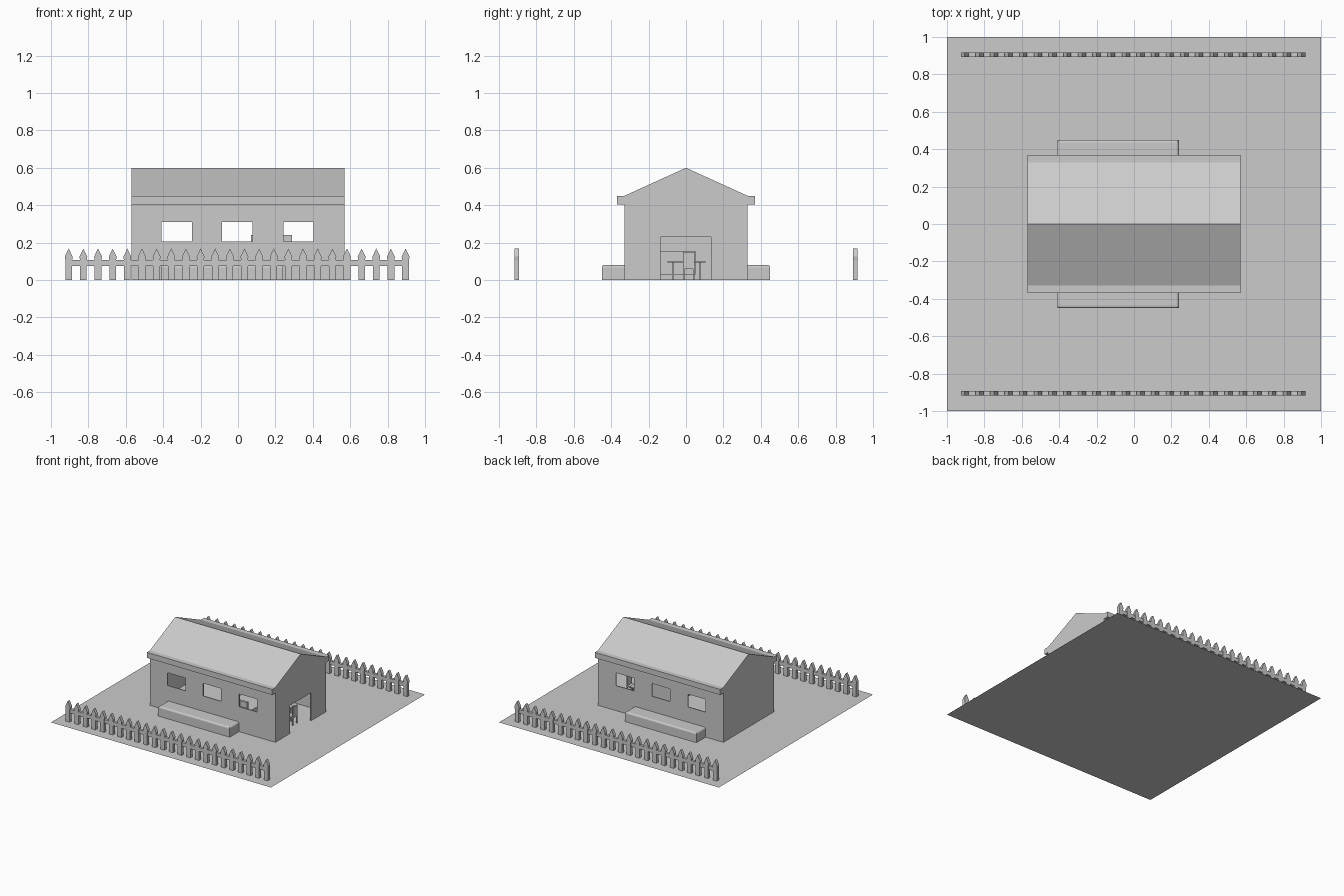
import bpy, bmesh
from mathutils import Matrix, Vector

if "Cube" in bpy.data.objects:
    bpy.data.objects.remove(bpy.data.objects["Cube"])


def finish(name, bm):
    bmesh.ops.recalc_face_normals(bm, faces=bm.faces)
    me = bpy.data.meshes.new(name)
    bm.to_mesh(me)
    bm.free()
    ob = bpy.data.objects.new(name, me)
    bpy.context.collection.objects.link(ob)
    return ob


def add_box(bm, x0, x1, y0, y1, z0, z1):
    m = Matrix.Translation(((x0 + x1) / 2, (y0 + y1) / 2, (z0 + z1) / 2))
    m = m @ Matrix.Diagonal((x1 - x0, y1 - y0, z1 - z0, 1))
    return bmesh.ops.create_cube(bm, size=1, matrix=m)["verts"]


def boxes(name, items):
    bm = bmesh.new()
    for b in items:
        add_box(bm, *b)
    return finish(name, bm)


def add_prism(bm, pts, depth):
    f = bm.faces.new([bm.verts.new(p) for p in pts])
    r = bmesh.ops.extrude_face_region(bm, geom=[f])
    vs = [v for v in r["geom"] if isinstance(v, bmesh.types.BMVert)]
    bmesh.ops.translate(bm, verts=vs, vec=Vector(depth))


def cut(ob, cutter):
    mod = ob.modifiers.new("cut", "BOOLEAN")
    mod.operation = "DIFFERENCE"
    mod.solver = "EXACT"
    mod.object = cutter
    bpy.context.view_layer.objects.active = ob
    bpy.ops.object.modifier_apply(modifier=mod.name)
    bpy.data.objects.remove(cutter)


# Yard
bm = bmesh.new()
bmesh.ops.create_grid(bm, x_segments=1, y_segments=1, size=1)
finish("yard", bm)

# House shell: gabled profile with boxed eaves, hollowed out
half = [(.33, 0), (.33, .405), (.37, .405), (.37, .45), (.33, .45)]
prof = half + [(0, .6)] + [(-y, z) for y, z in reversed(half)]
bm = bmesh.new()
add_prism(bm, [(-.57, y, z) for y, z in prof], (1.14, 0, 0))
house = finish("house", bm)

t = .008
inner = [(.33 - t, -.1), (.33 - t, .445), (0, .6 - t), (-.33 + t, .445), (-.33 + t, -.1)]
bm = bmesh.new()
add_prism(bm, [(-.57 + t, y, z) for y, z in inner], (1.14 - 2 * t, 0, 0))
cut(house, finish("hollow", bm))

# Windows through both long walls, doorway in the right end
cut(house, boxes("openings", [(x, x + .163, -.5, .5, .205, .31)
                              for x in (-.41, -.085, .242)]))
cut(house, boxes("doorway", [(.5, .7, -.137, .135, -.1, .23)]))

# Planters along both long walls, rounded on the upper outer edges
for side, label in ((-1, "front"), (1, "back")):
    bm = bmesh.new()
    ya, yb = sorted((side * .33, side * .45))
    add_box(bm, -.41, .24, ya, yb, 0, .08)
    edges = [e for e in bm.edges
             if all(v.co.z > .07 for v in e.verts)
             and any(abs(v.co.y) > .44 for v in e.verts)]
    bmesh.ops.bevel(bm, geom=edges, offset=.013, segments=3,
                    profile=.5, affect="EDGES")
    finish(label + "_planter", bm)

# Picket fences at the front and back
for y, label in ((-.905, "front"), (.905, "back")):
    bm = bmesh.new()
    for i in range(24):
        x = -.905 + i * .0783
        pts = [(-.018, 0), (.018, 0), (.018, .105), (.021, .125), (0, .168),
               (-.021, .125), (-.018, .105)]
        add_prism(bm, [(x + px, y - .013, z) for px, z in pts], (0, .026, 0))
    add_box(bm, -.923, .914, y - .011, y + .011, .075, .106)
    finish(label + "_fence", bm)

# Bed with a tall headboard
boxes("bed", [(.07, .29, -.30, -.28, 0, .24),
              (.07, .29, -.28, .05, .03, .155)])

# Table
boxes("table", [(.34, .44, -.10, .105, .093, .102)] +
      [(x, x + .01, y, y + .01, 0, .093)
       for x in (.35, .42) for y in (-.075, .07)])

# Chair
boxes("chair", [(.45, .51, -.015, .045, .06, .068),
                (.502, .51, -.015, .045, .068, .15)] +
      [(x, x + .008, y, y + .008, 0, .06)
       for x in (.45, .502) for y in (-.015, .037)])
